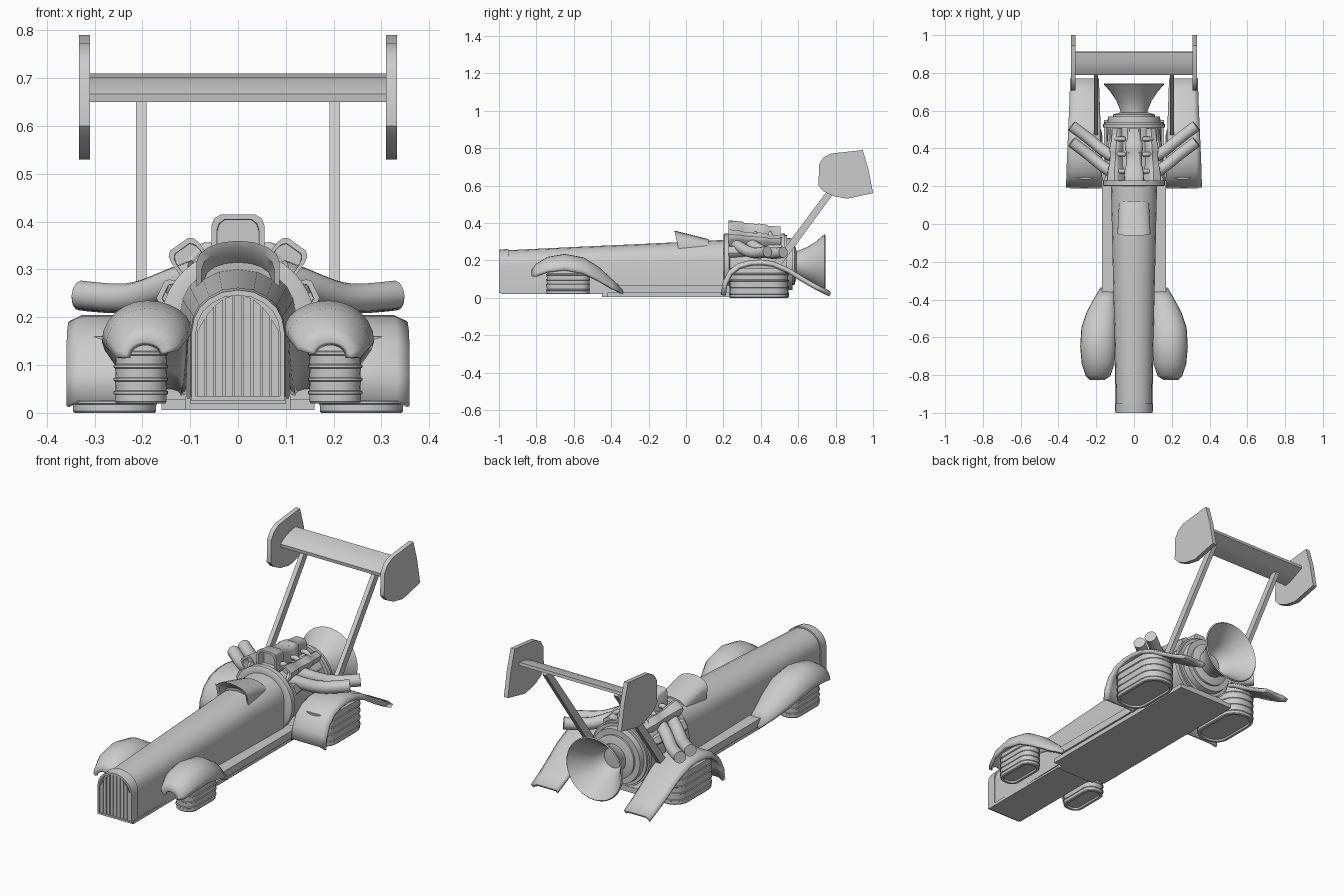
import bpy, bmesh, math
from math import sin, cos, pi
from mathutils import Vector, Matrix

if "Cube" in bpy.data.objects:
    bpy.data.objects.remove(bpy.data.objects["Cube"])


def make(name, verts, faces, angle=35, solid=0):
    me = bpy.data.meshes.new(name)
    me.from_pydata([tuple(v) for v in verts], [], faces)
    bm = bmesh.new()
    bm.from_mesh(me)
    bmesh.ops.recalc_face_normals(bm, faces=bm.faces)
    bm.to_mesh(me)
    bm.free()
    ob = bpy.data.objects.new(name, me)
    bpy.context.collection.objects.link(ob)
    if solid:
        m = ob.modifiers.new("thickness", 'SOLIDIFY')
        m.thickness, m.offset = solid, 0
    bpy.ops.object.select_all(action='DESELECT')
    ob.select_set(True)
    bpy.context.view_layer.objects.active = ob
    bpy.ops.object.shade_smooth_by_angle(angle=math.radians(angle))
    return ob


def loft(name, rings, closed=True, caps=True, **kw):
    n = len(rings[0])
    verts = [v for r in rings for v in r]
    faces = [(k * n + i, k * n + (i + 1) % n, (k + 1) * n + (i + 1) % n, (k + 1) * n + i)
             for k in range(len(rings) - 1) for i in range(n if closed else n - 1)]
    if closed and caps:
        faces += [tuple(range(n)), tuple(range((len(rings) - 1) * n, len(rings) * n))]
    return make(name, verts, faces, **kw)


def box(name, x0, x1, y0, y1, z0, z1):
    return loft(name, [[(x0, y0, z), (x1, y0, z), (x1, y1, z), (x0, y1, z)] for z in (z0, z1)])


def lathe(name, prof, zc=0.18, n=40):
    """Turn (y, radius) pairs about the long axis."""
    return loft(name, [[(r * cos(2 * pi * i / n), y, zc + r * sin(2 * pi * i / n)) for i in range(n)]
                       for y, r in prof])


def side_prism(name, prof, x0, x1):
    return loft(name, [[(x, y, z) for y, z in prof] for x in (x0, x1)])


def tube(name, pts, r, n=16):
    cu = bpy.data.curves.new(name, 'CURVE')
    cu.dimensions, cu.bevel_depth, cu.bevel_resolution, cu.use_fill_caps = '3D', r, 4, True
    s = cu.splines.new('NURBS')
    s.points.add(len(pts) - 1)
    for p, q in zip(s.points, pts):
        p.co = (*q, 1)
    s.use_endpoint_u, s.order_u = True, 4
    ob = bpy.data.objects.new(name, cu)
    bpy.context.collection.objects.link(ob)
    bpy.ops.object.select_all(action='DESELECT')
    ob.select_set(True)
    bpy.context.view_layer.objects.active = ob
    bpy.ops.object.convert(target='MESH')
    bpy.ops.object.shade_smooth_by_angle(angle=math.radians(40))


# Body: arched sections growing towards the engine, recessed grille opening in front
ARCH = [(1, 0), (1, .62), (.95, .74), (.83, .84), (.62, .92), (.34, .98), (0, 1)]


def arch(y, w, zb, zt):
    half = [(w * a, y, zb + (zt - zb) * b) for a, b in ARCH]
    return half + [(-x, y, z) for x, y, z in half[-2::-1]]


loft("body", [arch(*s) for s in [(-.975, .088, .035, .246), (-1, .088, .035, .246), (-1, .097, .025, .257),
                                 (-.95, .099, .025, .262), (-.95, .094, .03, .255), (-.6, .103, .03, .272),
                                 (-.2, .113, .03, .29), (.2, .122, .03, .31)]])

# Grille slats
for i in range(-4, 5):
    x = i * .0195
    def top(x):
        f = min(abs(x) / .09, 1)
        return .246 - .085 * f ** 2.2
    a, b = x - .008, x + .008
    loft("grille_slat", [[(a, y, .03), (b, y, .03), (b, y, top(b)), (a, y, top(a))] for y in (-.995, -.97)])

# Floor and side sills
box("floor_pan", -.11, .11, -.45, .55, .006, .035)
box("nose_floor", -.1, .1, -.99, -.44, .02, .035)
for s in (1, -1):
    box("side_sill", s * .1, s * .17, -.36, .24, .028, .066)
    box("sill_rail", s * .1, s * .16, -.42, .55, .006, .028)

# Cockpit cowl with a raised visor lip
def cowl(yt, yb, w, zb, zs, zt):
    r = [(w, yb, zb)]
    for i in range(9):
        t = pi * i / 8
        z = zs + (zt - zs) * sin(t)
        r.append((w * cos(t), yb + (yt - yb) * (z - zb) / (zt - zb), z))
    return r + [(-w, yb, zb)]


loft("cockpit_cowl", [cowl(-.01, .0, .07, .26, .28, .315), cowl(-.055, -.035, .076, .268, .3, .345),
                      cowl(-.062, -.04, .087, .262, .315, .36), cowl(.03, .03, .084, .262, .3, .337),
                      cowl(.12, .12, .078, .262, .275, .314)])

# Engine drum, collars and exhaust horn
lathe("engine_drum", [(.2, .13), (.2, .155), (.205, .163), (.23, .163), (.235, .145), (.51, .145), (.51, .163),
                      (.53, .163), (.53, .155), (.54, .155), (.54, .14), (.57, .138), (.57, .1), (.585, .085)])
lathe("exhaust_horn", [(.56, .07), (.6, .072), (.65, .092), (.7, .125), (.74, .16), (.745, .155),
                       (.7, .117), (.65, .083), (.6, .06), (.58, .04)])
lathe("horn_collar", [(.565, .06), (.565, .11), (.58, .11), (.59, .075)])

# Intake scoops standing radially on the drum
def scoop(roll, h, w):
    rot = Matrix.Rotation(roll, 3, 'Y')

    def ring(y, k, hh, inset=0):
        half = [(1.0, .13 + inset), (1.0, hh - .022), (.9, hh - .008), (.65, hh)]
        pts = [(w * k * a, z) for a, z in half]
        pts += [(-x, z) for x, z in pts[::-1]]
        return [rot @ Vector((x, y, z)) + Vector((0, 0, .18)) for x, z in pts]
    loft("intake_scoop", [ring(.27, .78, h - .012, .02), ring(.228, .8, h - .011, .02), ring(.228, 1, h),
                          ring(.3, .86, h - .008), ring(.31, .76, h - .014), ring(.38, .76, h - .02),
                          ring(.39, .86, h - .018), ring(.43, .82, h - .024), ring(.44, .7, h - .03),
                          ring(.505, .66, h - .034)])


scoop(0, .235, .055)
for s in (1, -1):
    scoop(s * .62, .212, .036)
    scoop(s * 1.12, .18, .03)

for s in (1, -1):
    # Feed stubs between the scoops
    for y in (.28, .37, .45):
        tube("feed_stub", [(s * .05, y, .34), (s * .065, y, .35), (s * .08, y, .345), (s * .1, y, .315)], .012)

    # Swept exhaust pipes
    for dy, dz in ((0, 0), (.085, -.003)):
        tube("exhaust_pipe", [(s * .09, .26 + dy, .29), (s * .15, .29 + dy, .27), (s * .21, .345 + dy, .235),
                              (s * .27, .39 + dy, .24 + dz), (s * .33, .435 + dy, .247 + dz)], .03)

    # Front fender: domed teardrop shell running back to the sill
    rings = []
    for y, z, xi, xo, d in [(-.82, .145, .16, .23, .03), (-.8, .175, .13, .25, .06), (-.74, .212, .11, .27, .075),
                            (-.65, .228, .102, .278, .08), (-.55, .21, .1, .272, .08), (-.47, .16, .103, .245, .07),
                            (-.4, .095, .108, .207, .045), (-.34, .042, .115, .172, .02)]:
        ring = []
        for i in range(13):
            a = pi * i / 12
            k = d * (1 if cos(a) > 0 else .75)
            ring.append((s * ((xi + xo) / 2 + (xo - xi) / 2 * cos(a)), y, z - k * (1 - sin(a))))
        rings.append(ring)
    loft("front_fender", rings, closed=False, solid=.014, angle=50)

    # Rear fender: wide arched plate with a long tail
    rings = []
    for y, z in [(.198, .025), (.207, .085), (.235, .14), (.28, .175), (.34, .192), (.4, .195), (.46, .187),
                 (.54, .155), (.62, .105), (.69, .065), (.765, .028)]:
        t = (y - .2) / .57
        xi, xo = .17 + .02 * t, .356 - .022 * t
        rings.append([(s * xi, y, z - .008), (s * (xi + .015), y, z), (s * (xo - .025), y, z),
                      (s * xo, y + .005, z - .012)])
    loft("rear_fender", rings, closed=False, solid=.02, angle=45)

    # Ribbed hover pods in place of wheels
    for name, cx, cy, w, l, r, z0, z1 in [("front_pod", .203, -.63, .057, .118, .05, .02, .15),
                                          ("rear_pod", .258, .39, .09, .16, .08, 0, .16)]:
        def plan(z, o):
            pts = []
            for q, (a, b) in enumerate([(1, 1), (-1, 1), (-1, -1), (1, -1)]):
                for i in range(7):
                    t = pi / 2 * (q + i / 6)
                    pts.append((s * (cx + a * (w - r) + (r - o) * cos(t)),
                                cy + b * (l - r) + (r - o) * sin(t), z))
            return pts
        rings = [plan(z0 + .008, .022), plan(z0, .018), plan(z0, .006), plan(z0 + .004, .003)]
        step = (z1 - z0 - .02) / 4
        for k in range(4):
            z = z0 + .018 + k * step
            rings += [plan(z, .003), plan(z + .002, 0), plan(z + .007, 0), plan(z + .009, .004)]
        loft(name, rings + [plan(z1, .006)])

    # Wing strut, leaning back from the engine
    side_prism("wing_strut", [(.47, .19), (.505, .17), (.86, .655), (.825, .665)], s * .191, s * .213)

    # Wing end plate
    side_prism("end_plate", [(.708, .6), (.712, .715), (.735, .75), (.775, .772), (.945, .79), (.975, .69),
                             (1, .56), (.86, .53), (.785, .545), (.735, .57)], s * .31, s * .333)

# Rear wing
side_prism("rear_wing", [(.79, .65), (.788, .667), (.82, .688), (.86, .702), (.91, .71), (.912, .695),
                         (.86, .672), (.82, .655)], -.312, .312)
